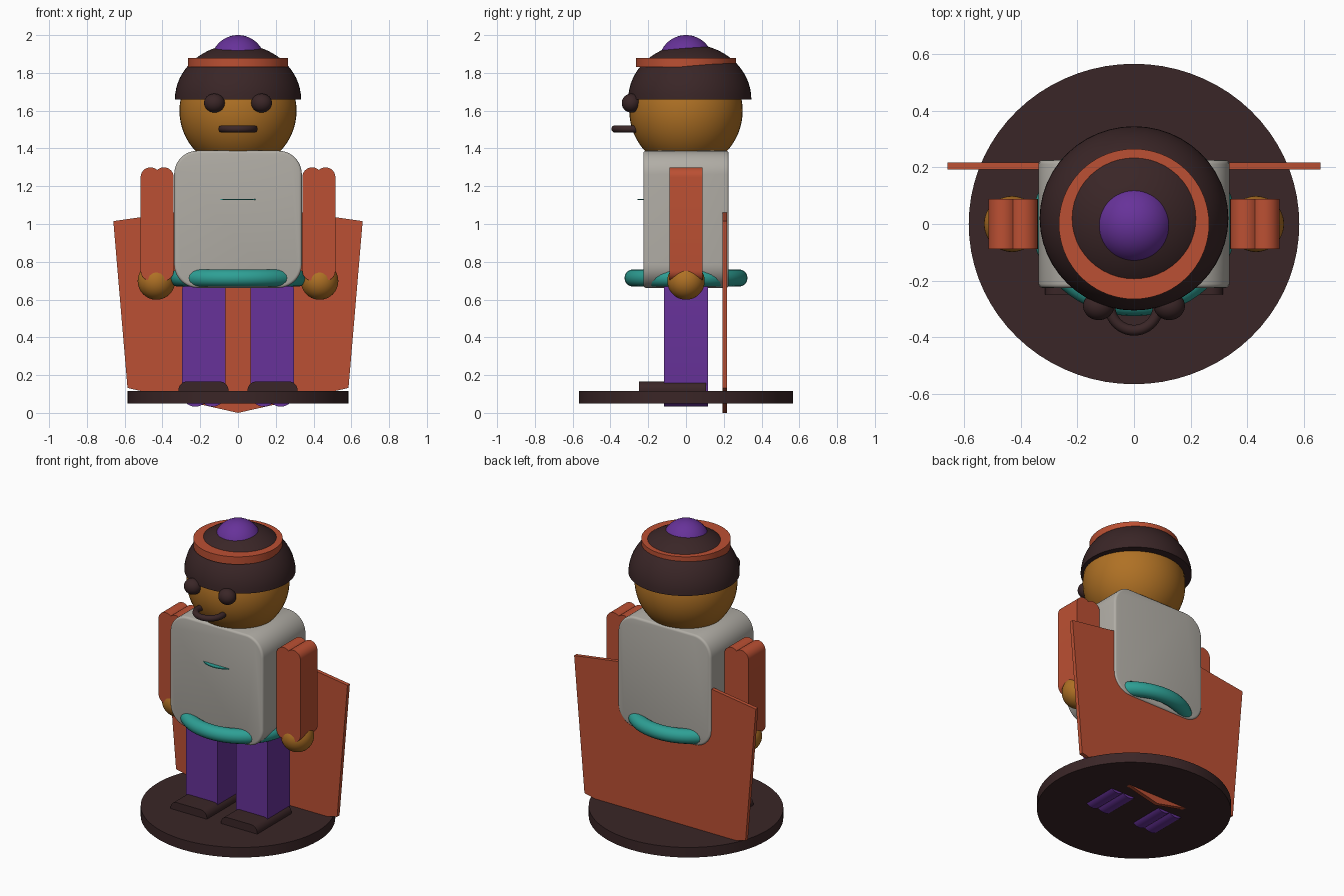
import bpy, bmesh, math
from mathutils import Matrix

if "Cube" in bpy.data.objects:
    bpy.data.objects.remove(bpy.data.objects["Cube"])


def material(name, rgb):
    m = bpy.data.materials.new(name)
    m.diffuse_color = (*rgb, 1)
    m.use_nodes = True
    m.node_tree.nodes["Principled BSDF"].inputs["Base Color"].default_value = m.diffuse_color
    return m


ORANGE = material("burnt orange", (0.50, 0.080, 0.033))
GREY = material("warm grey", (0.44, 0.42, 0.38))
PURPLE = material("purple", (0.135, 0.032, 0.32))
DARK = material("dark brown", (0.042, 0.019, 0.020))
SKIN = material("ochre", (0.43, 0.165, 0.018))
TEAL = material("teal", (0.027, 0.35, 0.30))


def finish(bm, name, mat, angle=35):
    bmesh.ops.recalc_face_normals(bm, faces=bm.faces)
    me = bpy.data.meshes.new(name)
    bm.to_mesh(me)
    bm.free()
    ob = bpy.data.objects.new(name, me)
    bpy.context.collection.objects.link(ob)
    me.materials.append(mat)
    bpy.ops.object.select_all(action='DESELECT')
    ob.select_set(True)
    bpy.context.view_layer.objects.active = ob
    bpy.ops.object.shade_smooth_by_angle(angle=math.radians(angle))
    return ob


def ball(name, mat, loc, radii, half=False):
    bm = bmesh.new()
    bmesh.ops.create_uvsphere(bm, u_segments=48, v_segments=32, radius=1)
    if half:  # keep the upper half and close its underside
        geom = bm.verts[:] + bm.edges[:] + bm.faces[:]
        bmesh.ops.bisect_plane(bm, geom=geom, plane_co=(0, 0, 0),
                               plane_no=(0, 0, -1), clear_outer=True)
        bmesh.ops.holes_fill(bm, edges=[e for e in bm.edges if e.is_boundary])
    bm.transform(Matrix.Translation(loc) @ Matrix.Diagonal((*radii, 1)))
    return finish(bm, name, mat)


def disc(name, mat, loc, rx, ry, depth):
    bm = bmesh.new()
    bmesh.ops.create_cone(bm, cap_ends=True, segments=72, radius1=1, radius2=1, depth=1)
    bm.transform(Matrix.Translation(loc) @ Matrix.Diagonal((rx, ry, depth, 1)))
    return finish(bm, name, mat)


def ring(name, mat, loc, major_x, major_y, minor):
    bm = bmesh.new()
    n, k = 64, 16
    rows = []
    for i in range(n):
        a = 2 * math.pi * i / n
        row = []
        for j in range(k):
            b = 2 * math.pi * j / k
            row.append(bm.verts.new((
                loc[0] + math.cos(a) * (major_x + minor * math.cos(b)),
                loc[1] + math.sin(a) * (major_y + minor * math.cos(b)),
                loc[2] + minor * math.sin(b))))
        rows.append(row)
    for i in range(n):
        p, q = rows[i], rows[(i + 1) % n]
        for j in range(k):
            bm.faces.new((p[j], q[j], q[(j + 1) % k], p[(j + 1) % k]))
    return finish(bm, name, mat, 60)


def prism(name, mat, outline, y0, y1, bevel=0):
    """Extrude an x-z outline from y0 to y1."""
    bm = bmesh.new()
    face = bm.faces.new([bm.verts.new((x, y0, z)) for x, z in outline])
    out = bmesh.ops.extrude_face_region(bm, geom=[face])
    for v in out["geom"]:
        if isinstance(v, bmesh.types.BMVert):
            v.co.y = y1
    if bevel:
        rim = [e for e in bm.edges if abs(e.verts[0].co.y - e.verts[1].co.y) < 1e-5]
        bmesh.ops.bevel(bm, geom=rim, offset=bevel, segments=3, profile=0.5,
                        affect='EDGES')
    return finish(bm, name, mat)


def rounded(cx, z0, z1, w, r, lobed=False, steps=12):
    """Rounded rectangle; lobed carries the corner arcs on to meet in a notch."""
    cz, h = (z0 + z1) / 2, (z1 - z0) / 2
    end = math.acos(-(w - r) / r) if lobed else math.pi / 2
    arc = [(w - r + r * math.cos(end * i / steps), h - r + r * math.sin(end * i / steps))
           for i in range(steps + 1)]
    back = arc[-2::-1] if lobed else arc[::-1]
    top = arc + [(-x, z) for x, z in back]
    pts = top + [(-x, -z) for x, z in top]
    return [(cx + x, cz + z) for x, z in pts]


# Stand and cape
disc("stand", DARK, (0, 0, 0.082), 0.585, 0.567, 0.066)
prism("cape", ORANGE, [(-0.66, 1.015), (-0.585, 0.132), (0, 0), (0.585, 0.132),
                       (0.66, 1.015), (0, 1.11)], 0.193, 0.218)

# Torso, belt and chest badge
prism("torso", GREY, rounded(0, 0.662, 1.388, 0.338, 0.125), -0.226, 0.226, 0.014)
ring("belt", TEAL, (0, 0, 0.714), 0.315, 0.28, 0.046)
disc("chest_badge", TEAL, (0, -0.108, 1.13), 0.15, 0.15, 0.006)

# Limbs, mirrored left and right
for side, s in (("left", -1), ("right", 1)):
    prism(side + "_arm", ORANGE, rounded(s * 0.428, 0.70, 1.3, 0.0875, 0.052, True),
          -0.088, 0.088)
    ball(side + "_hand", SKIN, (s * 0.432, 0, 0.698), (0.099, 0.099, 0.099))
    prism(side + "_leg", PURPLE, rounded(s * 0.181, 0.033, 0.72, 0.115, 0.07, True),
          -0.116, 0.116)
    prism(side + "_shoe", DARK, rounded(s * 0.183, 0.06, 0.166, 0.132, 0.045),
          -0.25, 0.105)
    ball(side + "_eye", DARK, (s * 0.125, -0.29, 1.64), (0.055, 0.05, 0.05))

# Head and hat
ball("head", SKIN, (0, 0, 1.6), (0.31, 0.3, 0.31))
ring("mouth", DARK, (0, -0.291, 1.503), 0.085, 0.085, 0.019)
ball("hat_dome", DARK, (0, 0.02, 1.66), (0.334, 0.326, 0.292), half=True)
disc("hat_band", ORANGE, (0, 0, 1.855), 0.266, 0.266, 0.05)
ball("hat_button", PURPLE, (0, 0, 1.856), (0.144, 0.144, 0.144))
